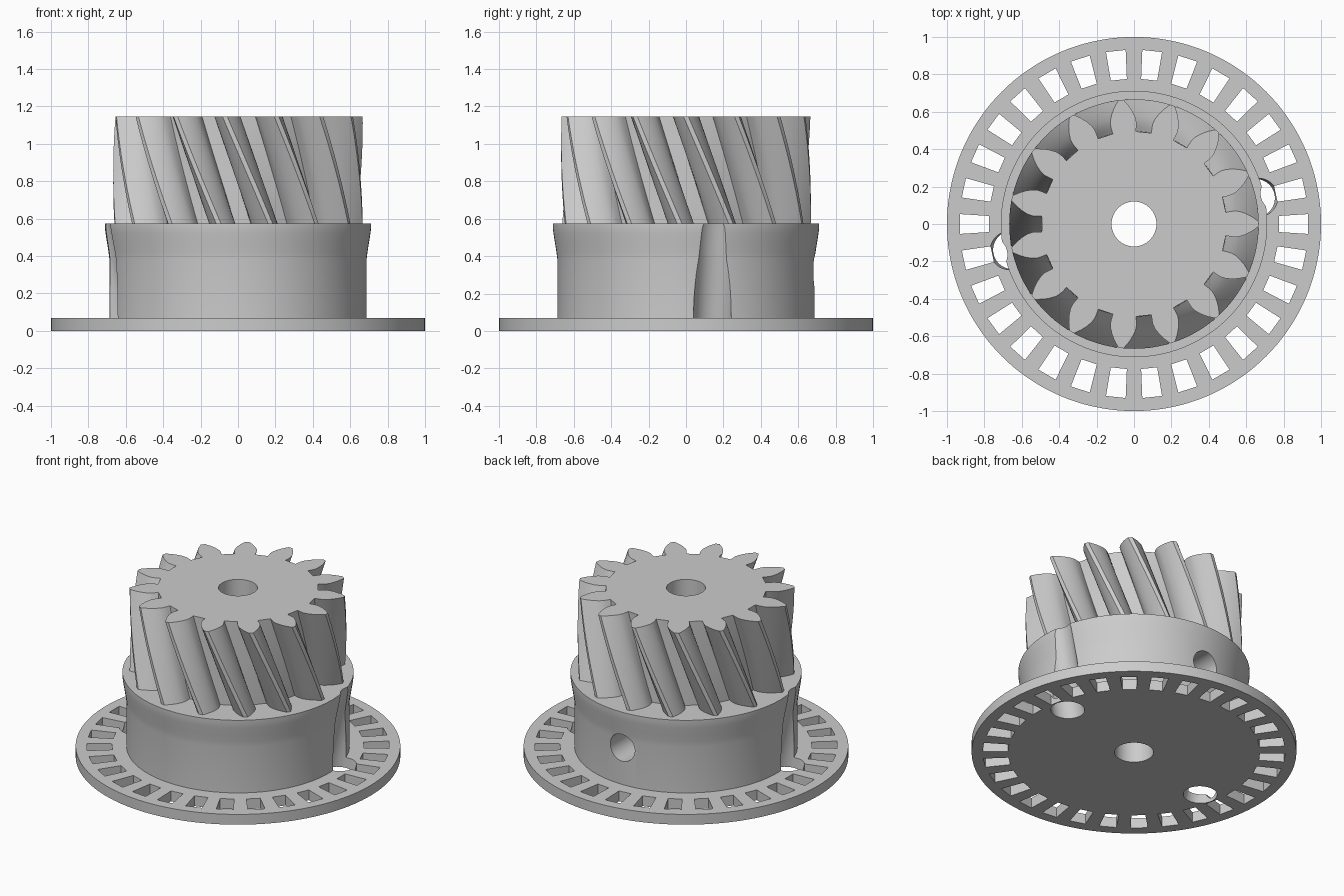
import bpy, bmesh
from math import radians, sin, cos, pi, tau
from mathutils import Matrix, Vector

if "Cube" in bpy.data.objects:
    bpy.data.objects.remove(bpy.data.objects["Cube"])

BORE, HUB_TOP, GEAR_TOP = 0.12, 0.575, 1.145
TEETH, SLOTS, TWIST = 15, 30, radians(-21)

grey = bpy.data.materials.new("plain_grey")
grey.use_nodes = True
colour = (0.6, 0.6, 0.6, 1)
grey.diffuse_color = colour
grey.node_tree.nodes["Principled BSDF"].inputs["Base Color"].default_value = colour


def make_object(name, bm):
    bmesh.ops.recalc_face_normals(bm, faces=bm.faces)
    mesh = bpy.data.meshes.new(name)
    bm.to_mesh(mesh)
    bm.free()
    obj = bpy.data.objects.new(name, mesh)
    bpy.context.collection.objects.link(obj)
    mesh.materials.append(grey)
    return obj


def skin(bm, rings, capped=True):
    """Join rings of points into a solid."""
    loops = [[bm.verts.new(p) for p in ring] for ring in rings]
    n = len(loops[0])
    for a, b in zip(loops, loops[1:]):
        for i in range(n):
            j = (i + 1) % n
            bm.faces.new((a[i], a[j], b[j], b[i]))
    if capped:
        bm.faces.new(loops[0][::-1])
        bm.faces.new(loops[-1])


def circle(r, z, n=144):
    return [(r * cos(tau * i / n), r * sin(tau * i / n), z) for i in range(n)]


def cutter(name, bm):
    obj = make_object(name, bm)
    obj.hide_render = True
    obj.hide_set(True)
    return obj


def rod_cutter(name, start, end, radius):
    start, end = Vector(start), Vector(end)
    axis = end - start
    turn = axis.to_track_quat('Z', 'Y').to_matrix().to_4x4()
    bm = bmesh.new()
    bmesh.ops.create_cone(bm, cap_ends=True, segments=48, radius1=radius,
                          radius2=radius, depth=axis.length,
                          matrix=Matrix.Translation((start + end) / 2) @ turn)
    return cutter(name, bm)


def cut(obj, tool):
    mod = obj.modifiers.new(tool.name, 'BOOLEAN')
    mod.operation = 'DIFFERENCE'
    mod.solver = 'EXACT'
    mod.object = tool


# Flanged hub: flat disc with a drum that flares towards the top
profile = [(1, 0), (1, 0.07), (0.687, 0.07), (0.687, 0.38), (0.692, 0.42),
           (0.7, 0.47), (0.708, 0.52), (0.712, 0.55), (0.712, HUB_TOP)]
bm = bmesh.new()
skin(bm, [circle(r, z) for r, z in profile])
hub = make_object("flanged_hub", bm)

# Helical gear: leaf-shaped teeth, slightly undercut at the root
flank = [(0.495, 0.062), (0.52, 0.067), (0.545, 0.07), (0.57, 0.067),
         (0.6, 0.056), (0.63, 0.04), (0.655, 0.022), (0.667, 0.013)]
side = [(r, -w / r) for r, w in flank]
tooth = side + [(r, -a) for r, a in reversed(side)] + [(0.493, pi / TEETH)]
outline = [(r, a + tau * k / TEETH) for k in range(TEETH) for r, a in tooth]
LAYERS = 16
rings = []
for k in range(LAYERS + 1):
    t = k / LAYERS
    z = HUB_TOP + t * (GEAR_TOP - HUB_TOP)
    twist = TWIST * (t - 1)
    rings.append([(r * cos(a + twist), r * sin(a + twist), z) for r, a in outline])
bm = bmesh.new()
skin(bm, rings)
gear = make_object("helical_gear", bm)

# Ring of slots through the disc
bm = bmesh.new()
for k in range(SLOTS):
    turn = Matrix.Rotation(tau * k / SLOTS, 3, 'Z')
    corners = [(0.775, -0.043), (0.93, -0.053), (0.93, 0.053), (0.775, 0.043)]
    skin(bm, [[turn @ Vector((x, y, z)) for x, y in corners] for z in (-0.1, 0.069 + 0.02)])
cut(hub, cutter("slot_cutter", bm))

# Two outward-leaning grooves that run through the disc and up the drum
for name, angle in (("left", 12), ("right", 192)):
    a = radians(angle)
    ends = [((0.662 + 0.24 * z) * cos(a), (0.662 + 0.24 * z) * sin(a), z) for z in (-0.2, 0.8)]
    cut(hub, rod_cutter(name + "_groove_cutter", *ends, 0.103))

# Screw hole in the back of the drum, and the bore through everything
cut(hub, rod_cutter("screw_hole_cutter", (0, 0.05, 0.32), (0, 0.9, 0.32), 0.092))
bore = rod_cutter("bore_cutter", (0, 0, -0.2), (0, 0, 1.4), BORE)
for part in (hub, gear):
    cut(part, bore)

# Apply the cuts, then smooth the curved walls
for part in (hub, gear):
    bpy.ops.object.select_all(action='DESELECT')
    part.select_set(True)
    bpy.context.view_layer.objects.active = part
    for mod in list(part.modifiers):
        bpy.ops.object.modifier_apply(modifier=mod.name)
    bpy.ops.object.shade_smooth_by_angle(angle=radians(28))

for tool in [o for o in bpy.data.objects if o.name.endswith("_cutter")]:
    bpy.data.objects.remove(tool)
